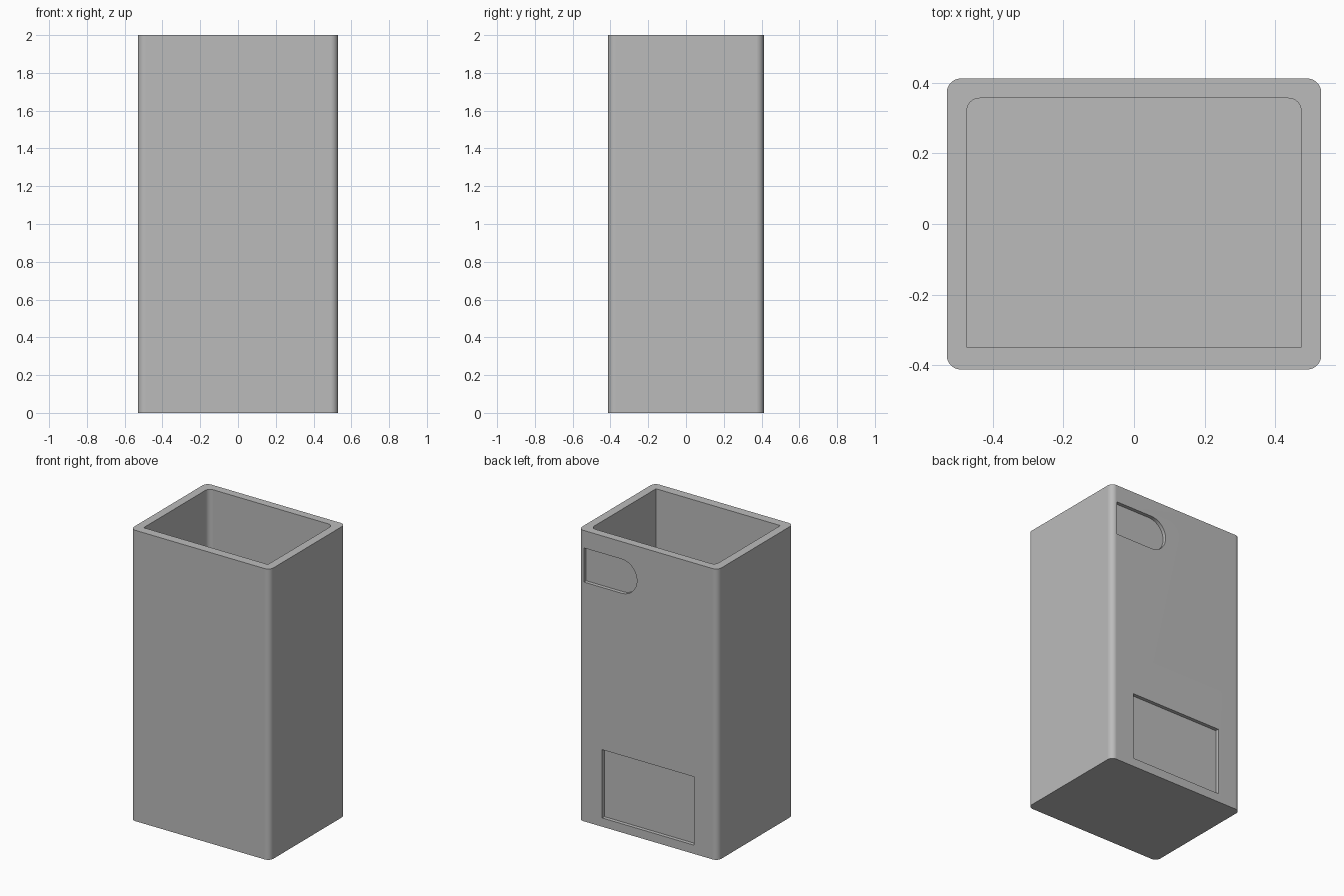
import bpy, bmesh, math

if "Cube" in bpy.data.objects:
    bpy.data.objects.remove(bpy.data.objects["Cube"], do_unlink=True)

WIDTH, DEPTH, HEIGHT = 0.53, 0.412, 2.0      # half width, half depth, full height
WALL, FLOOR, RECESS = 0.057, 0.06, 0.025

grey = bpy.data.materials.new("plain grey")
grey.use_nodes = True
colour = (0.5, 0.5, 0.5, 1)
grey.diffuse_color = colour
grey.node_tree.nodes["Principled BSDF"].inputs["Base Color"].default_value = colour


def outline(x0, x1, y0, y1, radii, steps=10):
    """Rectangle outline; radii run counter-clockwise from the upper right corner."""
    corners = [(x1, y1, -1, -1), (x0, y1, 1, -1), (x0, y0, 1, 1), (x1, y0, -1, 1)]
    points = []
    for i, ((x, y, sx, sy), r) in enumerate(zip(corners, radii)):
        if r == 0:
            points.append((x, y))
            continue
        for k in range(steps + 1):
            a = (i + k / steps) * math.pi / 2
            points.append((x + sx * r + r * math.cos(a), y + sy * r + r * math.sin(a)))
    return points


def prism(name, points, place, offset):
    """Extrude an outline, placed in space by a function, along an offset."""
    bm = bmesh.new()
    face = bm.faces.new([bm.verts.new(place(u, v)) for u, v in points])
    new = bmesh.ops.extrude_face_region(bm, geom=[face])["geom"]
    bmesh.ops.translate(bm, vec=offset,
                        verts=[g for g in new if isinstance(g, bmesh.types.BMVert)])
    bmesh.ops.remove_doubles(bm, verts=bm.verts, dist=0.0001)
    bmesh.ops.recalc_face_normals(bm, faces=bm.faces)
    mesh = bpy.data.meshes.new(name)
    bm.to_mesh(mesh)
    bm.free()
    mesh.materials.append(grey)
    obj = bpy.data.objects.new(name, mesh)
    bpy.context.collection.objects.link(obj)
    return obj


def on_back(u, v):
    return (u, DEPTH - RECESS, v)


# Rounded outer body
body = prism("bin_body", outline(-WIDTH, WIDTH, -DEPTH, DEPTH, [0.04] * 4),
             lambda u, v: (u, v, 0), (0, 0, HEIGHT))

# Open cavity: rounded back corners, square front corners
cavity = prism("cavity_cutter",
               outline(-WIDTH + WALL, WIDTH - WALL, -0.35, 0.356, [0.035, 0.035, 0, 0]),
               lambda u, v: (u, v, FLOOR), (0, 0, HEIGHT))

# Shallow recesses in the back: a label panel and a slot with one round end
panel = prism("panel_cutter", outline(-0.35, 0.35, 0.06, 0.53, [0] * 4),
              on_back, (0, 0.2, 0))
slot = prism("slot_cutter", outline(0.085, 0.488, 1.645, 1.88, [0, 0.117, 0.117, 0]),
             on_back, (0, 0.2, 0))

bpy.context.view_layer.objects.active = body
for cutter in (cavity, panel, slot):
    cut = body.modifiers.new(cutter.name, "BOOLEAN")
    cut.operation, cut.solver, cut.object = "DIFFERENCE", "EXACT", cutter
    cutter.hide_render = True
    bpy.ops.object.modifier_apply(modifier=cut.name)
    bpy.data.objects.remove(cutter, do_unlink=True)

# Smooth corners, crisp rims
bpy.ops.object.select_all(action="DESELECT")
body.select_set(True)
bpy.ops.object.shade_smooth_by_angle(angle=math.radians(30))
weighted = body.modifiers.new("even_flat_faces", "WEIGHTED_NORMAL")
weighted.keep_sharp = True
